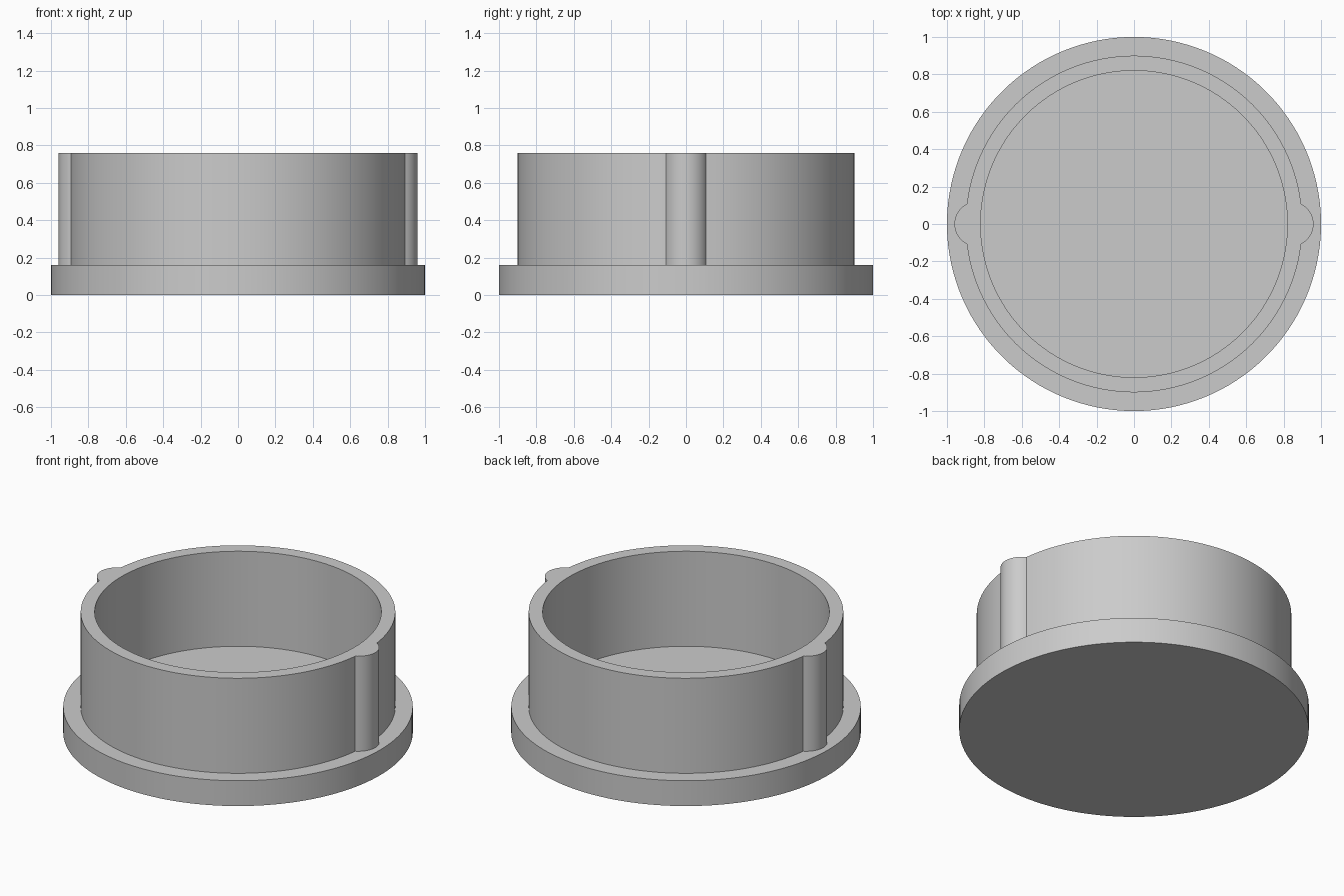
import bpy
import bmesh
import math

cube = bpy.data.objects.get("Cube")
if cube:
    bpy.data.objects.remove(cube, do_unlink=True)

# Main dimensions
FLANGE_R, WALL_R, BORE_R = 1.0, 0.9, 0.82
FLANGE_TOP, WALL_TOP = 0.16, 0.76
LUG_X, LUG_R = 0.84, 0.12

# One plain grey material
grey = bpy.data.materials.new("plain_grey")
grey.use_nodes = True
colour = (0.6, 0.6, 0.6, 1)
grey.diffuse_color = colour
grey.node_tree.nodes["Principled BSDF"].inputs["Base Color"].default_value = colour

# Angle at which the rounded side lug meets the round wall
lug_angle = math.acos((WALL_R**2 + LUG_X**2 - LUG_R**2) / (2 * WALL_R * LUG_X))


def steps(start, end, count):
    return [start + (end - start) * i / count for i in range(count)]


# Shared angles: fine over each lug, regular over the wall between them
angles = []
for side in (0, math.pi):
    angles += steps(side - lug_angle, side + lug_angle, 24)
    angles += steps(side + lug_angle, side + math.pi - lug_angle, 60)


def wall_radius(a):
    """Distance from the axis to the wall or lug surface."""
    off = abs(LUG_X * math.sin(a))
    if off >= LUG_R:
        return WALL_R
    return max(WALL_R, abs(LUG_X * math.cos(a)) + math.sqrt(LUG_R**2 - off**2))


def add_ring(bm, radius, z):
    return [bm.verts.new((radius(a) * math.cos(a), radius(a) * math.sin(a), z))
            for a in angles]


# Cup body: flange, wall with two lugs, bore and floor as one closed shell
bm = bmesh.new()
rings = [
    add_ring(bm, lambda a: FLANGE_R, 0),
    add_ring(bm, lambda a: FLANGE_R, FLANGE_TOP),
    add_ring(bm, wall_radius, FLANGE_TOP),
    add_ring(bm, wall_radius, WALL_TOP),
    add_ring(bm, lambda a: BORE_R, WALL_TOP),
    add_ring(bm, lambda a: BORE_R, FLANGE_TOP),
]
n = len(angles)
for low, high in zip(rings, rings[1:]):
    for i in range(n):
        j = (i + 1) % n
        bm.faces.new((low[i], low[j], high[j], high[i]))
bm.faces.new(rings[0][::-1])
bm.faces.new(rings[-1])
bmesh.ops.recalc_face_normals(bm, faces=bm.faces)

mesh = bpy.data.meshes.new("flanged_cup")
bm.to_mesh(mesh)
bm.free()
mesh.materials.append(grey)
cup = bpy.data.objects.new("flanged_cup", mesh)
bpy.context.collection.objects.link(cup)

# Smooth curved walls, crisp rims
bpy.ops.object.select_all(action="DESELECT")
cup.select_set(True)
bpy.context.view_layer.objects.active = cup
bpy.ops.object.shade_smooth_by_angle(angle=math.radians(30))
